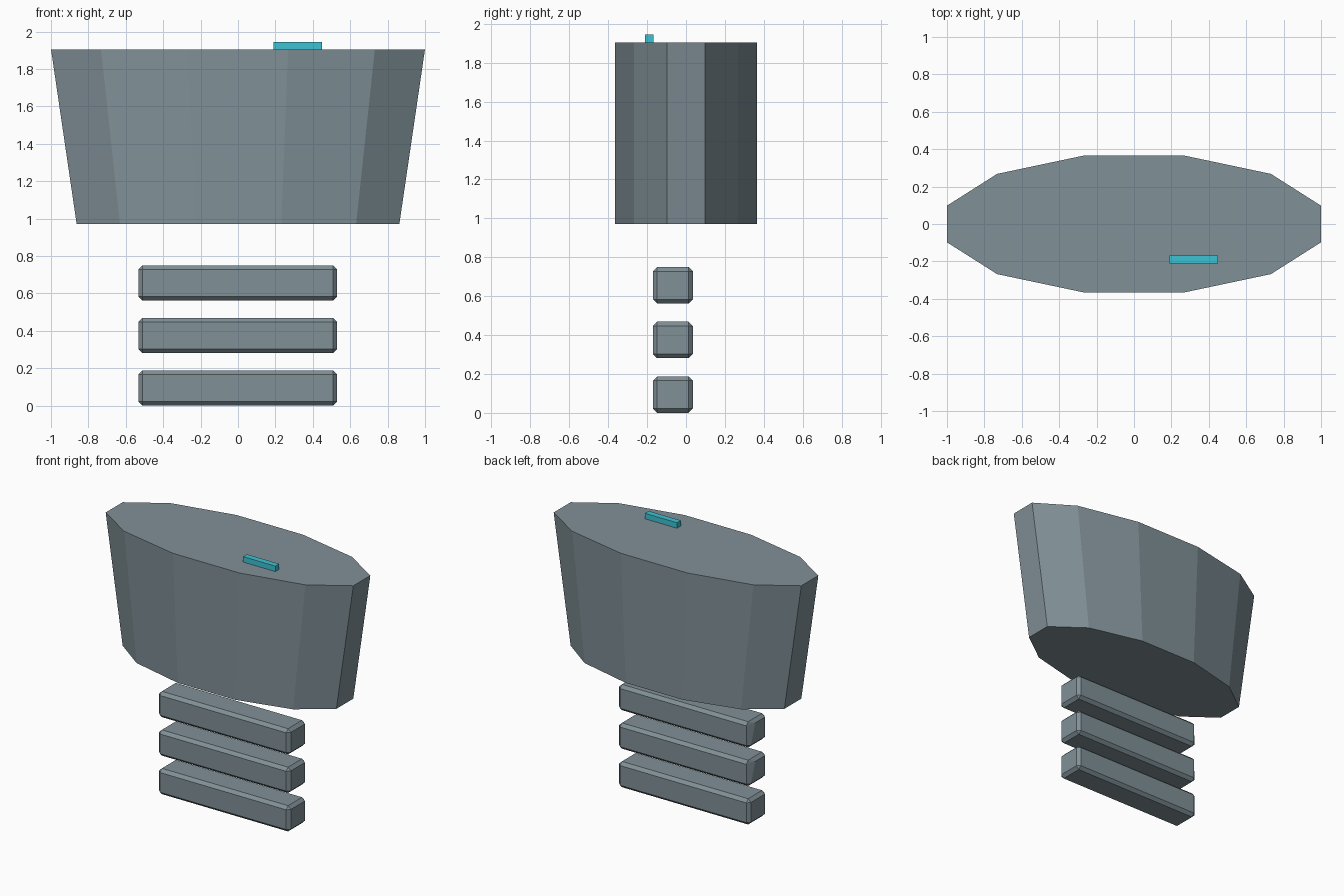
import bpy, bmesh, math
from mathutils import Vector

if "Cube" in bpy.data.objects:
    bpy.data.objects.remove(bpy.data.objects["Cube"])


def material(name, rgb):
    m = bpy.data.materials.new(name)
    m.diffuse_color = (*rgb, 1)
    m.use_nodes = True
    m.node_tree.nodes["Principled BSDF"].inputs["Base Color"].default_value = m.diffuse_color
    return m


SLATE = material("slate grey", (0.216, 0.279, 0.309))
CYAN = material("cyan", (0.048, 0.539, 0.645))


def finish(name, bm, mat):
    bmesh.ops.recalc_face_normals(bm, faces=bm.faces)
    me = bpy.data.meshes.new(name)
    bm.to_mesh(me)
    bm.free()
    me.materials.append(mat)
    ob = bpy.data.objects.new(name, me)
    bpy.context.collection.objects.link(ob)
    return ob


def box(name, lo, hi, mat, bevel=0, dent=False):
    lo, hi = Vector(lo), Vector(hi)
    bm = bmesh.new()
    bmesh.ops.create_cube(bm, size=1)
    bmesh.ops.scale(bm, vec=hi - lo, verts=bm.verts)
    bmesh.ops.translate(bm, vec=(lo + hi) / 2, verts=bm.verts)
    if bevel:
        bmesh.ops.bevel(bm, geom=bm.edges[:], offset=bevel, segments=1,
                        affect='EDGES', profile=0.5)
    if dent:
        # upper back corner of the left end is knocked in slightly
        corner = Vector((lo.x, hi.y - bevel, hi.z - bevel))
        v = min(bm.verts, key=lambda v: (v.co - corner).length)
        v.co.y -= 0.05
    return finish(name, bm, mat)


# Chest: twelve-sided oval, narrower in width at the bottom
bm = bmesh.new()
bmesh.ops.create_cone(bm, cap_ends=True, segments=12, radius1=1, radius2=1, depth=1)
angles = [math.radians(15 + 30 * i) for i in range(12)]
bm.clear()
rings = []
for z, width in ((0.97, 0.893), (1.905, 1.035)):
    rings.append([bm.verts.new((width * math.cos(a), 0.379 * math.sin(a), z))
                  for a in angles])
for ring in rings:
    bm.faces.new(ring)
for i in range(12):
    j = (i + 1) % 12
    bm.faces.new((rings[0][i], rings[0][j], rings[1][j], rings[1][i]))
finish("chest", bm, SLATE)

# Waist: three stacked bevelled slabs
for i in range(3):
    z = 0.281 * i
    box(f"waist_slab_{i + 1}", (-0.533, -0.17, z), (0.53, 0.035, z + 0.188),
        SLATE, bevel=0.022, dent=i > 0)

# Small light bar on top of the chest
box("light_bar", (0.19, -0.212, 1.903), (0.45, -0.168, 1.945), CYAN)
